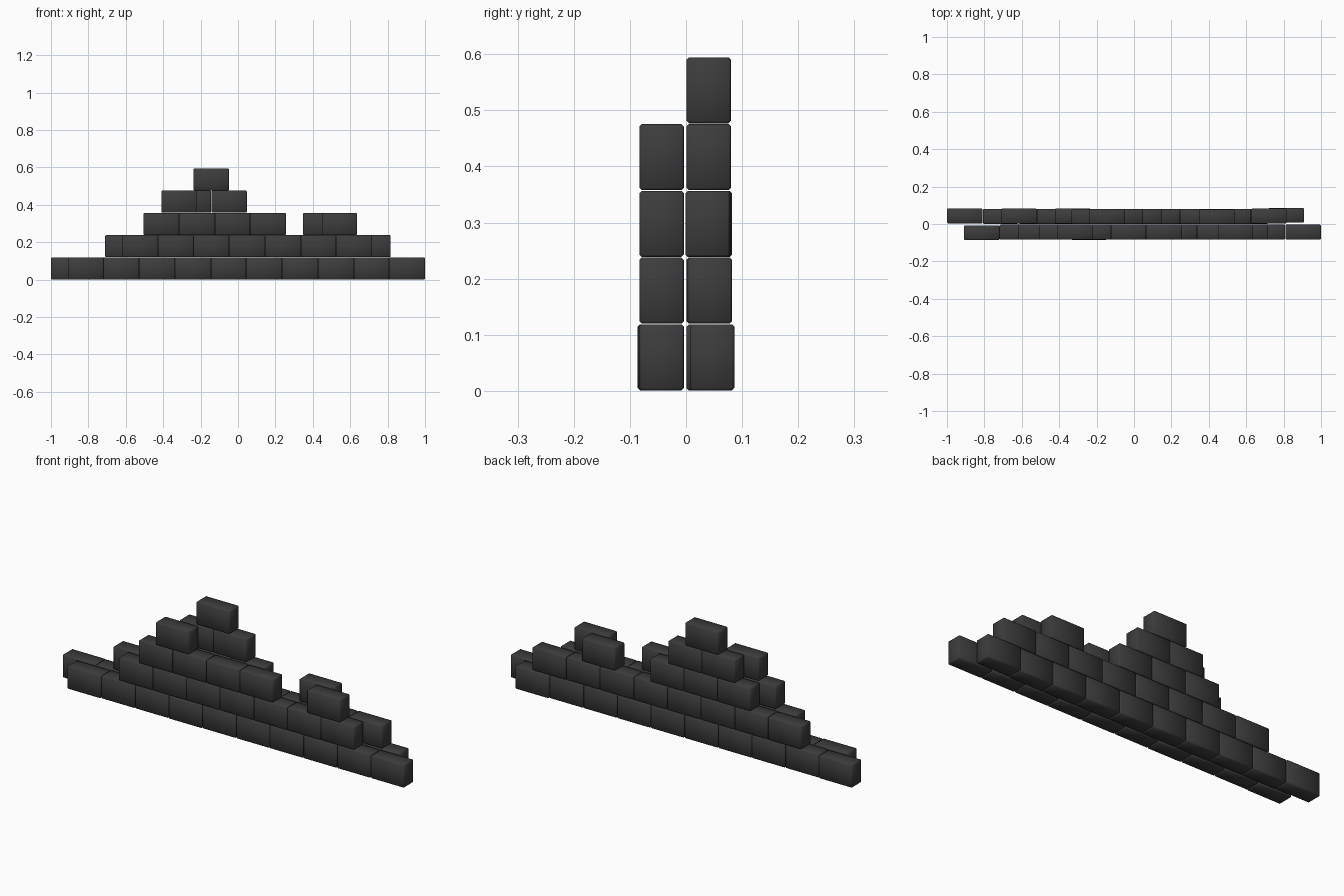
import bpy, bmesh

if "Cube" in bpy.data.objects:
    bpy.data.objects.remove(bpy.data.objects["Cube"])

PITCH, LAYER = 0.191, 0.119
LENGTH, DEPTH, HEIGHT = 0.189, 0.079, 0.1175

charcoal = bpy.data.materials.new("charcoal")
charcoal.diffuse_color = (0.045, 0.045, 0.045, 1)
charcoal.use_nodes = True
charcoal.node_tree.nodes["Principled BSDF"].inputs["Base Color"].default_value = charcoal.diffuse_color

# One shared brick with softly worn edges
bm = bmesh.new()
bmesh.ops.create_cube(bm, size=1)
bmesh.ops.scale(bm, vec=(LENGTH, DEPTH, HEIGHT), verts=bm.verts)
bmesh.ops.bevel(bm, geom=bm.edges[:], offset=0.004, segments=1,
                affect='EDGES', profile=0.5)
for f in bm.faces:
    f.smooth = True
brick_mesh = bpy.data.meshes.new("brick")
bm.to_mesh(brick_mesh)
bm.free()
brick_mesh.materials.append(charcoal)


def run(name, layer, x_start, count, y, nudges=None):
    """Lay a straight run of bricks; nudges shift single bricks in y."""
    for i in range(count):
        ob = bpy.data.objects.new(f"{name}_brick", brick_mesh)
        dy = (nudges or {}).get(i, 0)
        ob.location = (x_start + (i + 0.5) * PITCH, y + dy,
                       layer * LAYER + HEIGHT / 2 + 0.001)
        bpy.context.collection.objects.link(ob)


FRONT, BACK = -0.0435, 0.0405

# Front half of the wall: layer, left end, brick count
run("front_course_1", 0, -0.910, 10, FRONT, {0: -0.003, 3: -0.002})
run("front_course_2", 1, -0.620, 7, FRONT)
run("front_course_3", 2, -0.507, 4, FRONT)
run("front_stub_3", 2, 0.447, 1, FRONT)
run("front_course_4", 3, -0.411, 1, FRONT)

# Back half of the wall, staggered by half a brick
run("back_course_1", 0, -1.000, 10, BACK, {0: 0.003, 9: 0.006})
run("back_course_2", 1, -0.711, 8, BACK, {0: 0.002, 7: 0.002})
run("back_course_3", 2, -0.423, 3, BACK, {0: 0.002})
run("back_stub_3", 2, 0.347, 1, BACK, {0: -0.002})
run("back_course_4", 3, -0.334, 2, BACK)
run("back_course_5", 4, -0.239, 1, BACK)
